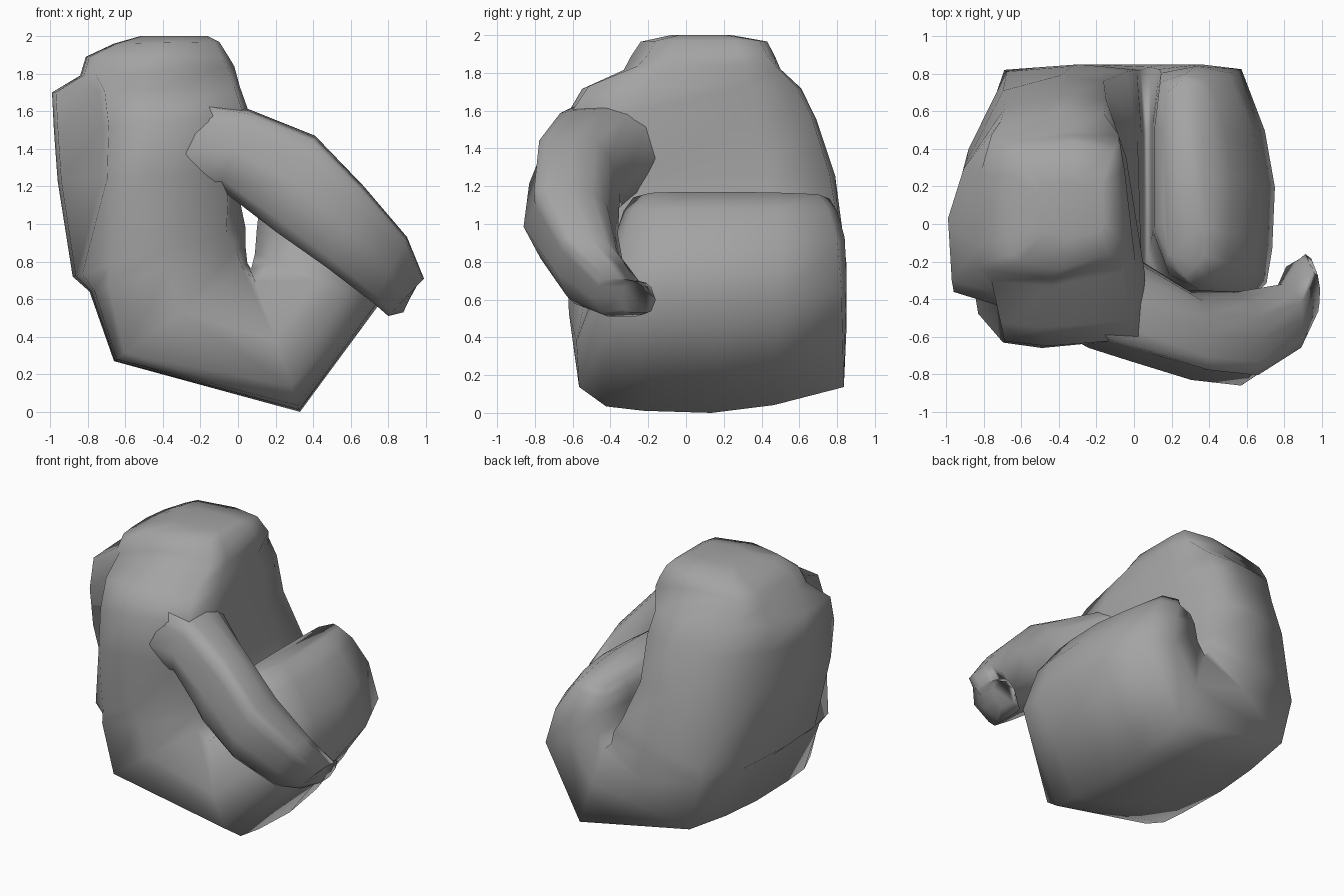
import bpy, bmesh, math

grey = bpy.data.materials.new("plain grey")
grey.diffuse_color = (0.37, 0.37, 0.37, 1)


def ring(c, k, s, step):
    """Section: u runs outer to inner, v runs front to back.
    c crown, k corner inset, s cut on the inner back edge, step a ledge in front."""
    d = c * 0.5
    front = [(c * 0.9, 0.16), (0.02, 0.215)] if step else [(c * 0.25, 0.11), (c * 0.08, 0.25)]
    kb = k + 0.035 if step else k
    kf, df = (0.03, 0.03) if step else (k + 0.06, d)
    return [(c, k)] + front + [(0, 0.5), (c * 0.3, 0.73), (c, 1 - kb), (0.6, 1),
            (1 - d * 0.5 - s, 1 - k), (1 - s * 0.75, 0.75), (1, 0.28),
            (1 - df, kf), (0.5, 0)]


def loft(name, stations, step):
    """Station: outer x,z, inner x,z, front y, back y, then c, k, s."""
    bm = bmesh.new()
    rings = []
    for ox, oz, ix, iz, y0, y1, c, k, s in stations:
        rings.append([bm.verts.new((ox + (ix - ox) * u, y0 + (y1 - y0) * v,
                                    oz + (iz - oz) * u))
                      for u, v in ring(c, k, s, step and c > 0.2 and ox < -0.9)])
    for a, b in zip(rings, rings[1:]):
        n = len(a)
        for i in range(n):
            j = (i + 1) % n
            bm.faces.new((a[i], a[j], b[j], b[i]))
    bm.faces.new(rings[0])
    bm.faces.new(rings[-1][::-1])
    bmesh.ops.recalc_face_normals(bm, faces=bm.faces)
    for f in bm.faces:
        f.smooth = True
    me = bpy.data.meshes.new(name)
    bm.to_mesh(me)
    bm.free()
    me.materials.append(grey)
    ob = bpy.data.objects.new(name, me)
    bpy.context.collection.objects.link(ob)
    return ob


# Palm running down, then the joined fingers curling back up on the right
loft("palm_and_curled_fingers", [
    (-0.52, 2.00, -0.16, 2.00, -0.08, 0.24, 0.10, 0.08, 0.0),
    (-0.66, 1.96, -0.10, 1.97, -0.24, 0.43, 0.10, 0.06, 0.0),
    (-0.81, 1.89, -0.05, 1.89, -0.29, 0.47, 0.10, 0.05, 0.02),
    (-0.84, 1.79, -0.02, 1.84, -0.33, 0.50, 0.10, 0.03, 0.05),
    (-0.99, 1.70, 0.01, 1.73, -0.55, 0.61, 0.28, 0.02, 0.10),
    (-0.98, 1.50, 0.06, 1.59, -0.65, 0.69, 0.28, 0.02, 0.13),
    (-0.96, 1.23, -0.02, 1.27, -0.66, 0.79, 0.28, 0.02, 0.08),
    (-0.88, 0.72, 0.04, 0.98, -0.64, 0.84, 0.22, 0.02, 0.03),
    (-0.79, 0.64, 0.04, 0.88, -0.63, 0.85, 0.12, 0.02, 0.0),
    (-0.66, 0.27, 0.05, 0.79, -0.62, 0.85, 0.08, 0.02, 0.0),
    (0.33, 0.00, 0.07, 0.76, -0.58, 0.85, 0.18, 0.01, 0.0),
    (0.75, 0.57, 0.09, 0.84, -0.46, 0.85, 0.27, 0.02, 0.0),
    (0.68, 0.87, 0.10, 0.97, -0.38, 0.84, 0.30, 0.03, 0.0),
    (0.52, 1.08, 0.11, 1.06, -0.33, 0.80, 0.28, 0.04, 0.0),
    (0.38, 1.17, 0.16, 1.11, -0.28, 0.76, 0.20, 0.06, 0.0),
], True)

# Thumb sweeping across the front; its wide base is sunk in the palm
loft("thumb", [
    (-0.50, 1.62, -0.50, 0.95, -0.52, 0.25, 0.20, 0.06, 0.0),
    (-0.20, 1.66, -0.28, 1.12, -0.66, 0.15, 0.20, 0.06, 0.0),
    (0.06, 1.61, -0.10, 1.19, -0.73, -0.15, 0.22, 0.10, 0.0),
    (0.41, 1.47, 0.20, 0.96, -0.83, -0.35, 0.22, 0.12, 0.1),
    (0.67, 1.20, 0.47, 0.77, -0.86, -0.36, 0.22, 0.12, 0.1),
    (0.90, 0.93, 0.72, 0.58, -0.70, -0.32, 0.22, 0.12, 0.1),
    (0.99, 0.71, 0.80, 0.51, -0.50, -0.19, 0.20, 0.12, 0.0),
    (0.96, 0.70, 0.88, 0.53, -0.36, -0.16, 0.20, 0.12, 0.0),
], False)
